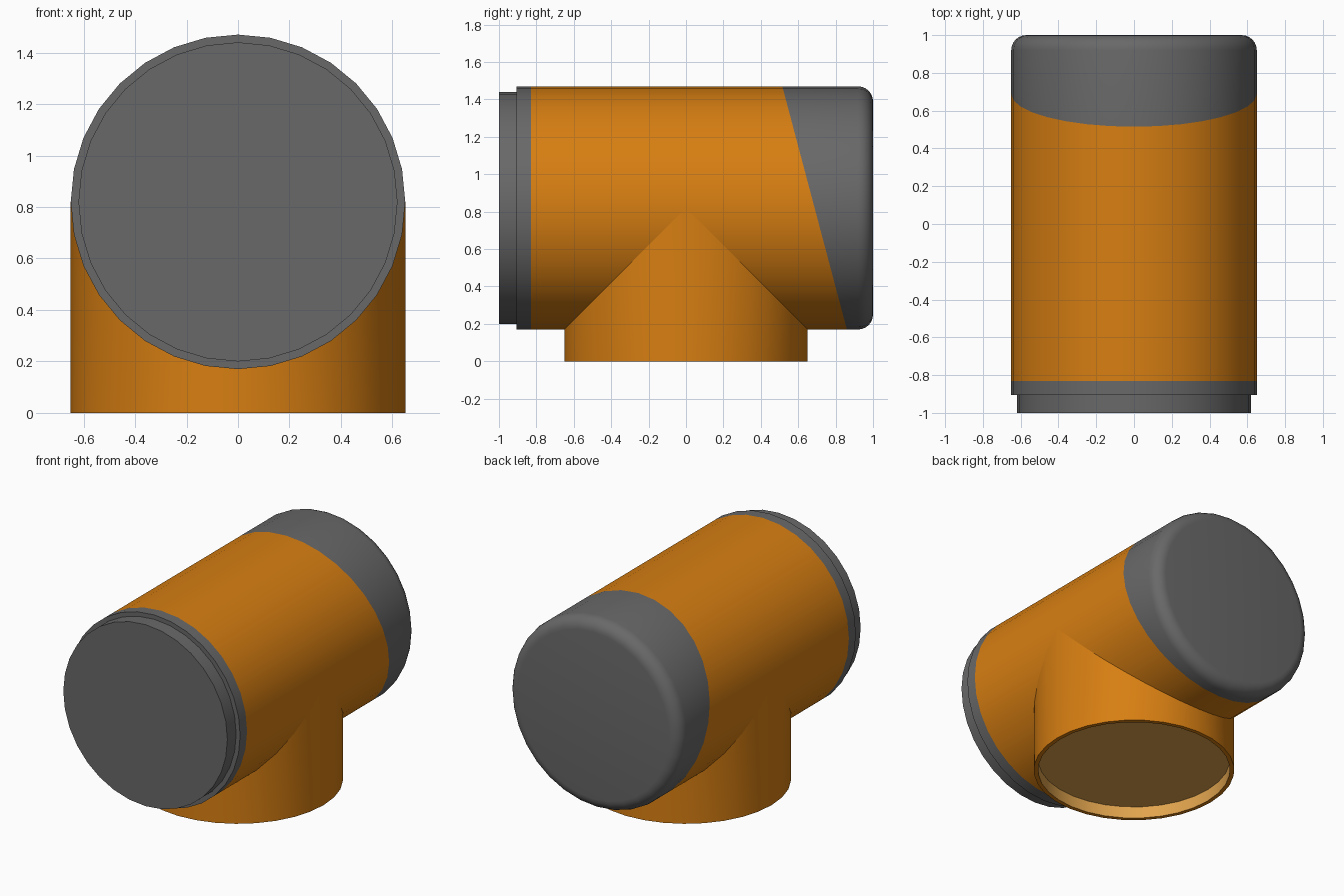
import bpy, bmesh, math
from mathutils import Vector

if "Cube" in bpy.data.objects:
    bpy.data.objects.remove(bpy.data.objects["Cube"])

N, R, ZC = 32, 0.65, 0.82


def mat(name, c):
    m = bpy.data.materials.new(name)
    m.diffuse_color = (*c, 1)
    m.use_nodes = True
    m.node_tree.nodes["Principled BSDF"].inputs["Base Color"].default_value = m.diffuse_color
    return m


orange = mat("orange", (0.68, 0.21, 0.006))
grey = mat("dark grey", (0.14, 0.14, 0.14))
tan = mat("inner tan", (0.75, 0.37, 0.075))


def ring(bm, point):
    return [bm.verts.new(point(2 * math.pi * i / N)) for i in range(N)]


def bridge(bm, a, b, mi=0):
    for i in range(N):
        j = (i + 1) % N
        bm.faces.new((a[i], a[j], b[j], b[i])).material_index = mi


def finish(bm, name, mats):
    bmesh.ops.recalc_face_normals(bm, faces=bm.faces[:])
    me = bpy.data.meshes.new(name)
    bm.to_mesh(me)
    bm.free()
    for m in mats:
        me.materials.append(m)
    ob = bpy.data.objects.new(name, me)
    bpy.context.collection.objects.link(ob)
    bpy.ops.object.select_all(action='DESELECT')
    ob.select_set(True)
    bpy.context.view_layer.objects.active = ob
    bpy.ops.object.shade_smooth_by_angle(angle=math.radians(30))
    return ob


# Horizontal body: lathe profile (y, radius), stepped front, rounded back
F = 0.08
prof = [(-1, 0.62), (-0.905, 0.62), (-0.905, R), (-0.83, R)]
prof += [(1 - F + F * math.sin(t), R - F + F * math.cos(t))
         for t in (math.pi / 2 * k / 6 for k in range(7))]
bm = bmesh.new()
rings = [ring(bm, lambda a, y=y, r=r: (r * math.sin(a), y, ZC + r * math.cos(a)))
         for y, r in prof]
for a, b in zip(rings, rings[1:]):
    bridge(bm, a, b)
bm.faces.new(rings[0])
bm.faces.new(rings[-1])

# Slanted colour border towards the back
slope = (0.86 - 0.515) / (2 * R)
border = lambda z: 0.515 + (ZC + R - z) * slope
bmesh.ops.bisect_plane(bm, geom=bm.verts[:] + bm.edges[:] + bm.faces[:],
                       plane_co=Vector((0, 0.515, ZC + R)),
                       plane_no=Vector((0, 1, slope)))
for f in bm.faces:
    c = f.calc_center_median()
    f.material_index = 0 if -0.83 < c.y < border(c.z) else 1
finish(bm, "horizontal_body", [orange, grey])

# Vertical neck: top follows the body surface, shallow recess underneath
RI, DEPTH = 0.622, 0.083
bm = bmesh.new()
circ = lambda r, z: ring(bm, lambda a: (r * math.sin(a), r * math.cos(a), z))
top = ring(bm, lambda a: (R * math.sin(a), R * math.cos(a),
                          ZC - R * abs(math.cos(a))))
outer, inner, floor = circ(R, 0), circ(RI, 0), circ(RI, DEPTH)
bridge(bm, top, outer)
bridge(bm, outer, inner)
bridge(bm, inner, floor, 1)
bm.faces.new(floor).material_index = 1
finish(bm, "vertical_neck", [orange, tan])
